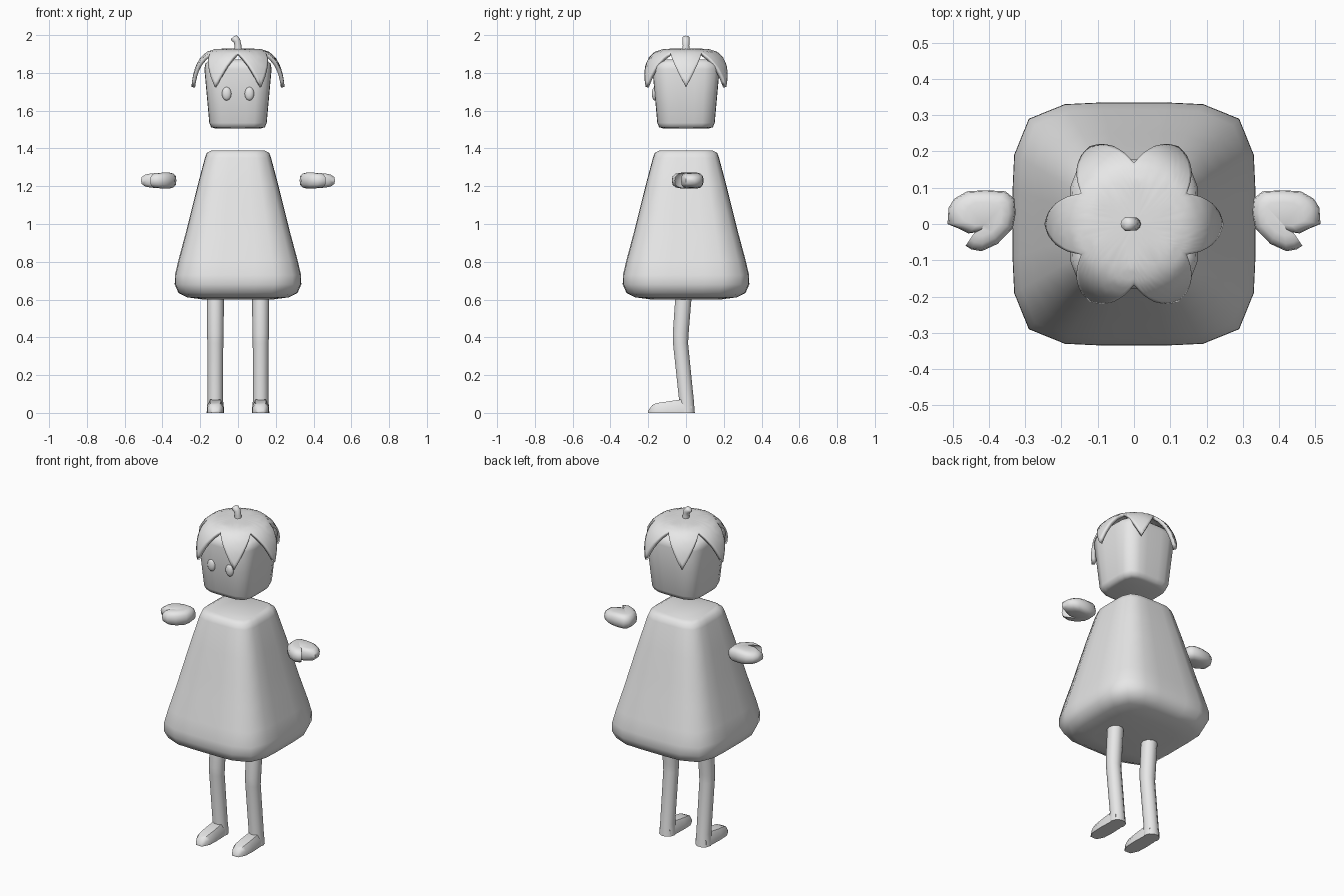
import bpy, bmesh, math
from mathutils import Vector

if "Cube" in bpy.data.objects:
    bpy.data.objects.remove(bpy.data.objects["Cube"])

grey = bpy.data.materials.new("plain_grey")
grey.use_nodes = True
grey.diffuse_color = (0.8, 0.8, 0.8, 1)
grey.node_tree.nodes["Principled BSDF"].inputs["Base Color"].default_value = (0.8, 0.8, 0.8, 1)


def finish(name, bm, angle=60):
    """Turn a bmesh into a smooth shaded object."""
    bmesh.ops.recalc_face_normals(bm, faces=bm.faces)
    mesh = bpy.data.meshes.new(name)
    bm.to_mesh(mesh)
    bm.free()
    mesh.materials.append(grey)
    obj = bpy.data.objects.new(name, mesh)
    bpy.context.collection.objects.link(obj)
    bpy.ops.object.select_all(action='DESELECT')
    obj.select_set(True)
    bpy.context.view_layer.objects.active = obj
    bpy.ops.object.shade_smooth_by_angle(angle=math.radians(angle))
    return obj


def loft(name, rings, angle=60):
    """Skin a list of equal point rings and cap both ends."""
    bm = bmesh.new()
    rows = [[bm.verts.new(p) for p in ring] for ring in rings]
    n = len(rows[0])
    for a, b in zip(rows, rows[1:]):
        for i in range(n):
            j = (i + 1) % n
            bm.faces.new((a[i], a[j], b[j], b[i]))
    bm.faces.new(rows[0])
    bm.faces.new(rows[-1])
    return finish(name, bm, angle)


def rounded_square(half, z, power=4.8, count=24):
    """Superellipse ring."""
    ring = []
    for i in range(count):
        a = math.tau * i / count
        c, s = math.cos(a), math.sin(a)
        r = half / (abs(c) ** power + abs(s) ** power) ** (1 / power)
        ring.append((r * c, r * s, z))
    return ring


def disc(center, radius, axis, count=10):
    """Circle of points facing along an axis in the x-y-z frame."""
    turn = Vector((0, 0, 1)).rotation_difference(Vector(axis))
    return [Vector(center) + turn @ Vector((radius * math.cos(math.tau * i / count),
                                            radius * math.sin(math.tau * i / count), 0))
            for i in range(count)]


# Dress-shaped body
body = [(0.18, 0.6), (0.27, 0.612), (0.315, 0.635), (0.335, 0.68), (0.334, 0.73), (0.315, 0.81),
        (0.28, 0.94), (0.25, 1.06), (0.215, 1.2), (0.175, 1.35), (0.165, 1.377), (0.14, 1.39)]
loft("body", [rounded_square(h, z) for h, z in body])

# Tapered head
head = [(0.12, 1.506), (0.142, 1.512), (0.152, 1.535), (0.166, 1.69),
        (0.178, 1.82), (0.172, 1.85), (0.15, 1.87)]
loft("head", [rounded_square(h, z, 5) for h, z in head])

# Leafy cap: six pointed lobes that droop from a flat top
DROOP = [(0, 1.93), (0.12, 1.927), (0.165, 1.912), (0.2, 1.88),
         (0.225, 1.835), (0.24, 1.78), (0.247, 1.725)]


def droop(t):
    t = min(max(t, 0), 1) * (len(DROOP) - 1)
    k = min(int(t), len(DROOP) - 2)
    return Vector(DROOP[k]).lerp(Vector(DROOP[k + 1]), t - k)


bm = bmesh.new()
columns, steps = 96, 10
center = bm.verts.new((0, 0, 1.93))
grid = []
for i in range(columns):
    a = math.tau * i / columns
    off = abs((a + math.pi / 6) % (math.pi / 3) - math.pi / 6) / (math.pi / 6)
    reach = 0.35 + 0.65 * (1 - off) ** 1.1
    column = []
    for s in range(1, steps + 1):
        r, z = droop(reach * s / steps)
        column.append(bm.verts.new((r * math.cos(a), r * math.sin(a), z)))
    grid.append(column)
for i in range(columns):
    a, b = grid[i], grid[(i + 1) % columns]
    bm.faces.new((center, a[0], b[0]))
    for s in range(steps - 1):
        bm.faces.new((a[s], a[s + 1], b[s + 1], b[s]))
cap = finish("leaf_cap", bm)
thick = cap.modifiers.new("thickness", 'SOLIDIFY')
thick.thickness = 0.02
thick.offset = -1

# Bent stem
stem = [((0, 0, 1.91), 0.02, (0, 0, 1)), ((0, 0, 1.945), 0.018, (-0.1, 0, 1)),
        ((-0.006, 0, 1.97), 0.019, (-0.5, 0, 1)), ((-0.02, 0, 1.984), 0.02, (-0.9, 0, 1)),
        ((-0.028, 0, 1.988), 0.012, (-0.9, 0, 1))]
loft("stem", [disc(*s) for s in stem])

# Mitten outline seen from above, with the thumb at the front
MITTEN = [(0.326, 0.03), (0.33, 0.07), (0.354, 0.09), (0.41, 0.093), (0.46, 0.09), (0.495, 0.07),
          (0.511, 0.045), (0.514, 0), (0.485, -0.012), (0.456, -0.026), (0.417, -0.02),
          (0.428, -0.042), (0.464, -0.06), (0.448, -0.07), (0.42, -0.075), (0.376, -0.055), (0.334, -0.012)]
LAYERS = [(-1, 0.55), (-0.9, 0.78), (-0.55, 0.96), (0, 1), (0.55, 0.96), (0.9, 0.78), (1, 0.55)]

for side, word in ((1, "left"), (-1, "right")):
    # Eye
    bm = bmesh.new()
    bmesh.ops.create_uvsphere(bm, u_segments=16, v_segments=10, radius=1)
    for v in bm.verts:
        v.co = Vector((side * 0.06 + v.co.x * 0.025, -0.165 + v.co.y * 0.016, 1.69 + v.co.z * 0.036))
    finish(word + "_eye", bm)

    # Hand, thinner toward the fingertips
    rings = []
    for level, scale in LAYERS:
        ring = []
        for x, y in MITTEN:
            x, y = 0.41 + (x - 0.41) * scale, 0.02 + (y - 0.02) * scale
            half = 0.042 - 0.08 * max(0, x - 0.4)
            ring.append((side * x, y, 1.23 + level * half))
        rings.append(ring)
    loft(word + "_hand", rings)

    # Leg with a slight knee bend
    leg = [(-0.01, 0.64, 0.045), (-0.016, 0.58, 0.045), (-0.028, 0.42, 0.044),
           (-0.029, 0.37, 0.042), (0.002, 0.07, 0.041), (0.003, 0, 0.046)]
    loft(word + "_leg", [disc((side * 0.12, y, z), r, (0, 0, 1)) for y, z, r in leg])

    # Wedge foot
    foot = [(0.03, 0.036, 0.06), (-0.03, 0.043, 0.07), (-0.1, 0.045, 0.06),
            (-0.155, 0.042, 0.052), (-0.178, 0.032, 0.042), (-0.2, 0.02, 0.012)]
    rings = []
    for y, w, h in foot:
        half = [(w, 0), (w, 0.55 * h), (0.65 * w, h)]
        section = half + [(-x, z) for x, z in reversed(half)]
        rings.append([(side * 0.12 + x, y, z) for x, z in section])
    loft(word + "_foot", rings, 50)
